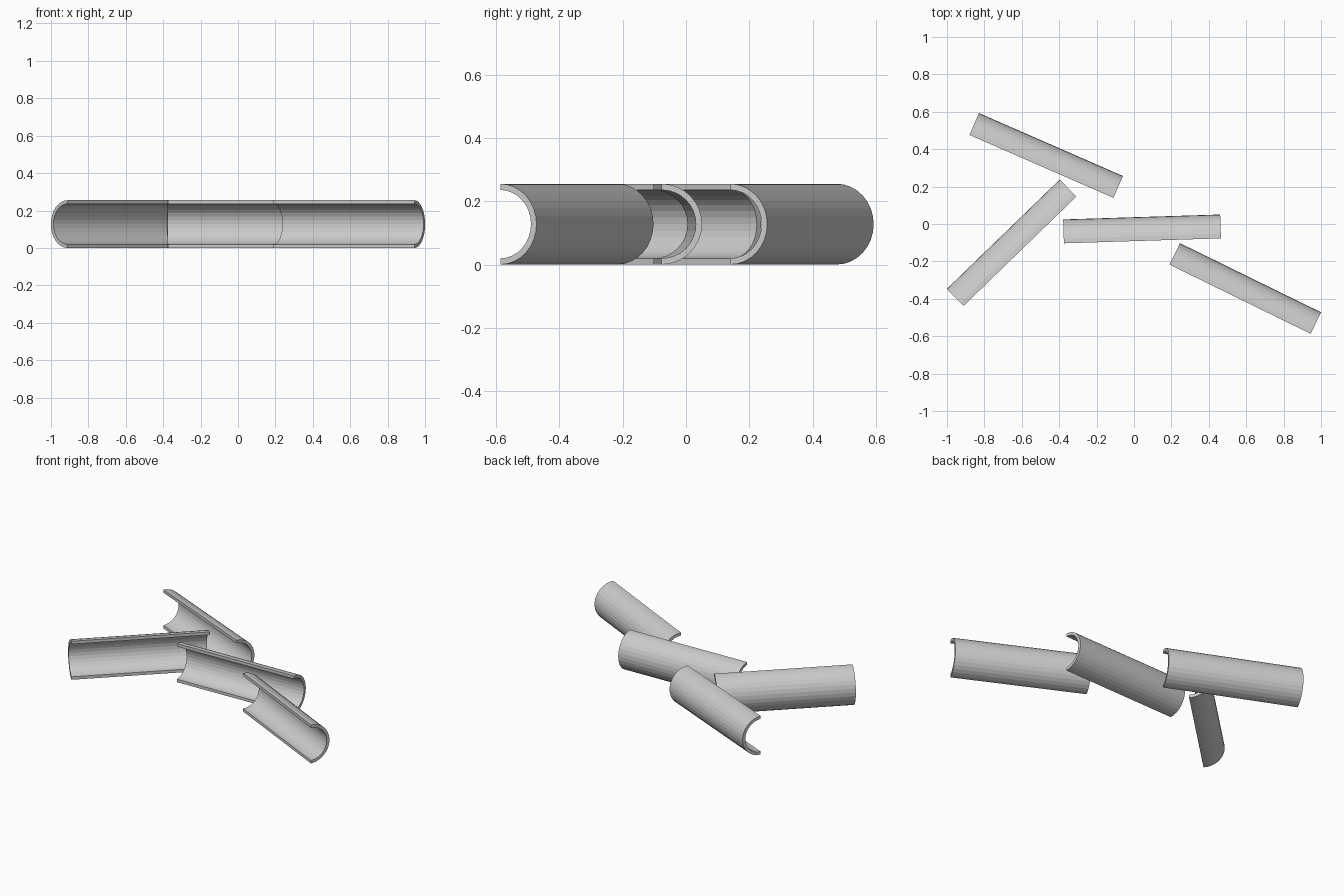
import bpy, bmesh, math

if "Cube" in bpy.data.objects:
    bpy.data.objects.remove(bpy.data.objects["Cube"])

OUTER, INNER, LENGTH, SEGMENTS = 0.1275, 0.108, 0.84, 16

grey = bpy.data.materials.new("light grey")
grey.diffuse_color = (0.6, 0.6, 0.6, 1)
grey.use_nodes = True
grey.node_tree.nodes["Principled BSDF"].inputs["Base Color"].default_value = grey.diffuse_color


def half_pipe(name, x, y, angle):
    """Half pipe lying along local x, open towards local -y."""
    bm = bmesh.new()
    arc = [math.pi * i / SEGMENTS for i in range(SEGMENTS + 1)]
    profile = [(OUTER * math.sin(a), OUTER * math.cos(a)) for a in arc]
    profile += [(INNER * math.sin(a), INNER * math.cos(a)) for a in reversed(arc)]
    ends = [[bm.verts.new((s * LENGTH / 2, py, pz)) for py, pz in profile]
            for s in (-1, 1)]
    n = len(profile)
    # walls and the two flat lips
    for i in range(n):
        j = (i + 1) % n
        bm.faces.new((ends[0][i], ends[0][j], ends[1][j], ends[1][i]))
    # end rings
    for e in ends:
        for i in range(SEGMENTS):
            bm.faces.new((e[i], e[i + 1], e[n - 2 - i], e[n - 1 - i]))
    bmesh.ops.recalc_face_normals(bm, faces=bm.faces)
    mesh = bpy.data.meshes.new(name)
    bm.to_mesh(mesh)
    bm.free()
    mesh.materials.append(grey)
    obj = bpy.data.objects.new(name, mesh)
    obj.location = (x, y, OUTER)
    obj.rotation_euler.z = math.radians(angle)
    bpy.context.collection.objects.link(obj)


# four scattered half pipes
half_pipe("back_half_pipe", -0.495, 0.308, -23.6)
half_pipe("left_half_pipe", -0.61, -0.146, 44.1)
half_pipe("middle_half_pipe", 0.045, -0.09, 1.8)
half_pipe("right_half_pipe", 0.567, -0.402, -26.1)
